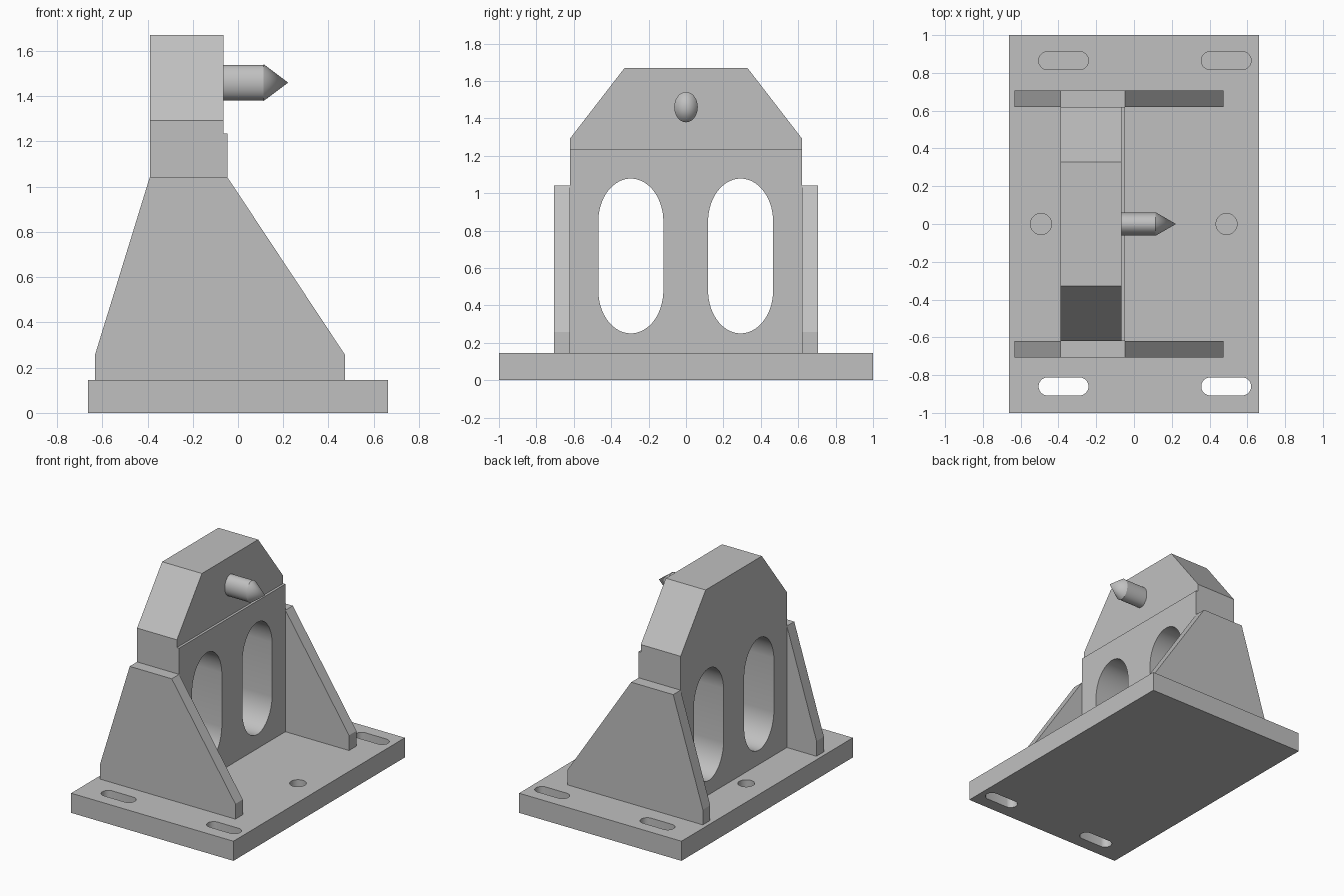
import bpy
import bmesh
from math import cos, sin, pi, radians
from mathutils import Matrix

cube = bpy.data.objects.get("Cube")
if cube:
    bpy.data.objects.remove(cube)

steel = bpy.data.materials.new("grey steel")
steel.use_nodes = True
COLOUR = (0.53, 0.53, 0.53, 1)
steel.diffuse_color = COLOUR
steel.node_tree.nodes["Principled BSDF"].inputs["Base Color"].default_value = COLOUR

# Which world position a 2D outline point (a, b) at depth d takes
PLACE = {
    "x": lambda a, b, d: (d, a, b),
    "y": lambda a, b, d: (a, d, b),
    "z": lambda a, b, d: (a, b, d),
}


def add_object(name, bm):
    bmesh.ops.recalc_face_normals(bm, faces=bm.faces)
    mesh = bpy.data.meshes.new(name)
    bm.to_mesh(mesh)
    bm.free()
    mesh.materials.append(steel)
    obj = bpy.data.objects.new(name, mesh)
    bpy.context.collection.objects.link(obj)
    return obj


def prism(name, outline, axis, low, high):
    """Extrude a 2D outline along an axis."""
    bm = bmesh.new()
    place = PLACE[axis]
    ends = [[bm.verts.new(place(a, b, d)) for a, b in outline] for d in (low, high)]
    for ring in ends:
        bm.faces.new(ring)
    count = len(outline)
    for i in range(count):
        j = (i + 1) % count
        bm.faces.new((ends[0][i], ends[0][j], ends[1][j], ends[1][i]))
    return add_object(name, bm)


def rectangle(a0, a1, b0, b1):
    return [(a0, b0), (a1, b0), (a1, b1), (a0, b1)]


def slot(ca, cb, ra, rb, straight_a=0, straight_b=0, steps=32):
    """Rounded outline: an ellipse pulled apart by half-lengths."""
    points = []
    for i in range(steps):
        t = 2 * pi * (i + 0.5) / steps
        c, s = cos(t), sin(t)
        points.append((ca + ra * c + (straight_a if c > 0 else -straight_a),
                       cb + rb * s + (straight_b if s > 0 else -straight_b)))
    return points


def smooth(obj):
    bpy.ops.object.select_all(action="DESELECT")
    obj.select_set(True)
    bpy.context.view_layer.objects.active = obj
    bpy.ops.object.shade_smooth_by_angle(angle=radians(30))


def cut(obj, cutters):
    """Subtract the cutters, then delete them."""
    bpy.context.view_layer.objects.active = obj
    for cutter in cutters:
        cutter.hide_render = True
        mod = obj.modifiers.new("cut", "BOOLEAN")
        mod.operation = "DIFFERENCE"
        mod.solver = "EXACT"
        mod.object = cutter
        bpy.ops.object.modifier_apply(modifier=mod.name)
        bpy.data.objects.remove(cutter)
    smooth(obj)


BASE_TOP = 0.145

# Base plate: through slots at the front, blind slots and dowel holes elsewhere
base = prism("base_plate", rectangle(-0.663, 0.663, -1, 1), "z", 0, BASE_TOP)
cutters = []
for x in (-0.373, 0.488):
    for y, floor in ((-0.86, -0.1), (0.865, 0.03)):
        cutters.append(prism("slot_cutter", slot(x, y, 0.048, 0.048, 0.084),
                             "z", floor, 0.3))
for x in (-0.492, 0.49):
    cutters.append(prism("hole_cutter", slot(x, 0, 0.056, 0.056), "z", 0.03, 0.3))
cut(base, cutters)

# Upright panel with clipped top corners, two windows and a shallow front step
half = [(0.62, BASE_TOP), (0.62, 1.292), (0.328, 1.67)]
panel = prism("upright_panel", half + [(-y, z) for y, z in reversed(half)],
              "x", -0.39, -0.047)
cutters = [prism("window_cutter", slot(y, 0.664, 0.174, 0.23, 0, 0.184, 48), "x", -0.6, 0.2)
           for y in (-0.295, 0.292)]
cutters.append(prism("step_cutter", rectangle(-0.065, 0.2, 1.235, 1.9), "y", -0.9, 0.9))
cut(panel, cutters)

# Side gussets
gusset = [(-0.632, BASE_TOP), (0.473, BASE_TOP), (0.473, 0.257),
          (-0.047, 1.042), (-0.39, 1.042), (-0.632, 0.257)]
prism("front_gusset", gusset, "y", -0.706, -0.62)
prism("back_gusset", gusset, "y", 0.62, 0.706)

# Locating pin: oval shaft and pointed tip
bm = bmesh.new()
for r0, r1, x0, x1 in ((0.061, 0.061, -0.08, 0.115), (0.063, 0, 0.113, 0.222)):
    pose = (Matrix.Translation(((x0 + x1) / 2, 0, 1.46))
            @ Matrix.Diagonal((1, 1, 1.29, 1)) @ Matrix.Rotation(pi / 2, 4, "Y"))
    bmesh.ops.create_cone(bm, cap_ends=True, segments=32, radius1=r0, radius2=r1,
                          depth=x1 - x0, matrix=pose)
smooth(add_object("locating_pin", bm))
